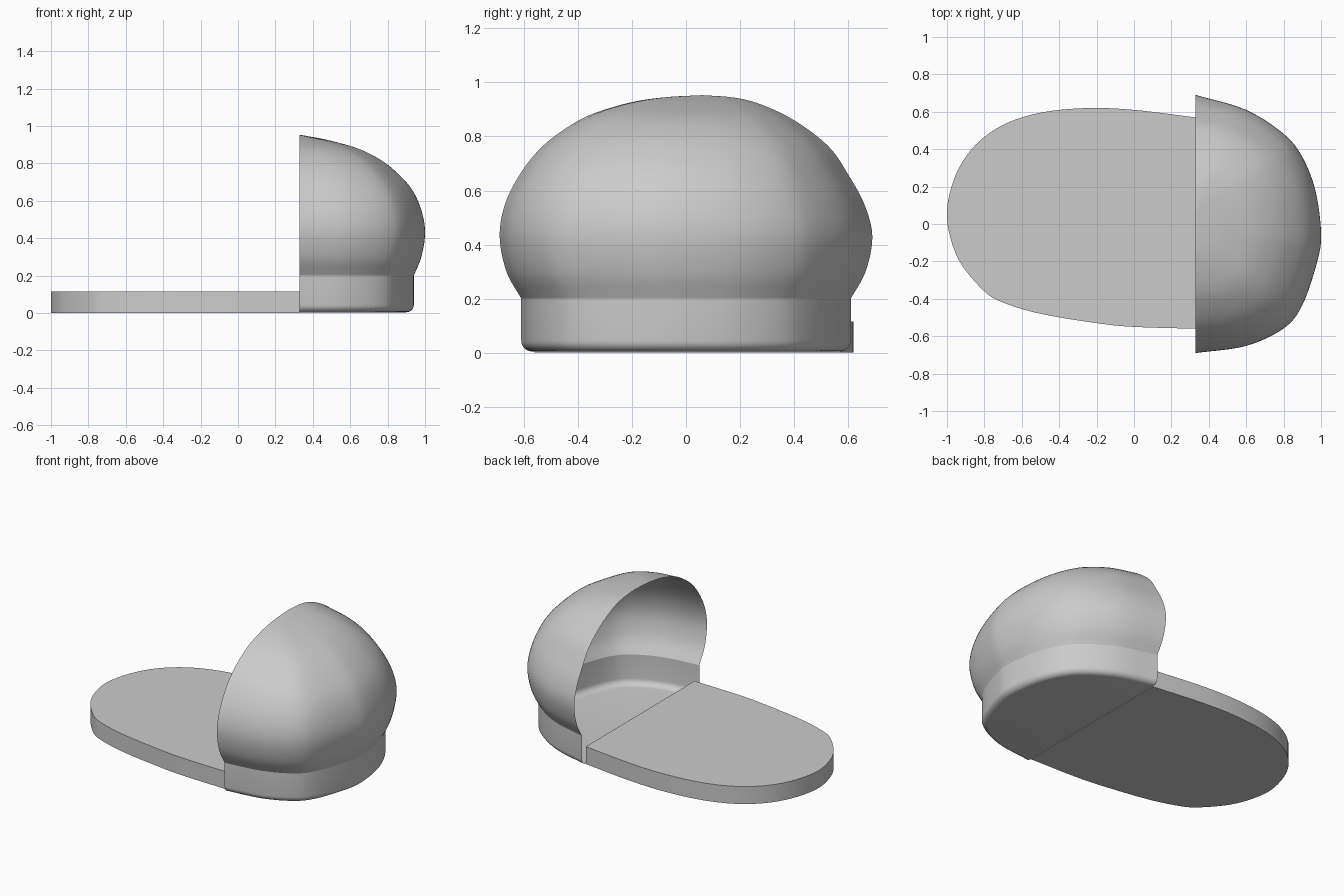
import bpy, bmesh, math
from mathutils import Vector

if "Cube" in bpy.data.objects:
    bpy.data.objects.remove(bpy.data.objects["Cube"], do_unlink=True)

grey = bpy.data.materials.new("plain grey")
grey.use_nodes = True
grey.diffuse_color = (0.6, 0.6, 0.6, 1)
grey.node_tree.nodes["Principled BSDF"].inputs["Base Color"].default_value = (0.6, 0.6, 0.6, 1)

CUT = 0.33  # where the toe cap opens onto the sole


def smooth_path(points, steps):
    """Catmull-Rom curve through the points."""
    p = [Vector(q) for q in points]
    p = [2 * p[0] - p[1]] + p + [2 * p[-1] - p[-2]]
    out = []
    for a, b, c, d in zip(p, p[1:], p[2:], p[3:]):
        for i in range(steps):
            t = i / steps
            out.append(0.5 * (2 * b + (c - a) * t + (2 * a - 5 * b + 4 * c - d) * t * t
                              + (3 * b - a - 3 * c + d) * t ** 3))
    return out + [p[-2]]


def loft(name, rings, closed=False, floor=False, roof=False):
    """Skin a stack of rings, listed from the bottom up."""
    bm = bmesh.new()
    rows = [[bm.verts.new(co) for co in ring] for ring in rings]
    n = len(rows[0])
    for low, high in zip(rows, rows[1:]):
        for i in range(n if closed else n - 1):
            j = (i + 1) % n
            bm.faces.new((low[i], low[j], high[j], high[i]))
    if floor:
        bm.faces.new(rows[0][::-1])
    if roof:
        bm.faces.new(rows[-1])
    bmesh.ops.remove_doubles(bm, verts=bm.verts, dist=0.0002)
    mesh = bpy.data.meshes.new(name)
    bm.to_mesh(mesh)
    bm.free()
    mesh.materials.append(grey)
    obj = bpy.data.objects.new(name, mesh)
    bpy.context.collection.objects.link(obj)
    bpy.ops.object.select_all(action='DESELECT')
    obj.select_set(True)
    bpy.context.view_layer.objects.active = obj
    bpy.ops.object.shade_smooth_by_angle(angle=math.radians(35))
    return obj


# Toe plan: forward reach and sideways position, both as fractions
toe_plan = smooth_path([(0, -1), (.4, -.945), (.7, -.81), (.85, -.63), (.97, -.29), (1, -.07),
                        (.955, .26), (.85, .52), (.7, .7), (.4, .885), (0, 1)], 6)


def toe_ring(z, reach, right, left):
    return [(CUT + (reach - CUT) * p.x, right + (left - right) * (p.y + 1) / 2, z)
            for p in toe_plan]


# Flat sole slab
outline = smooth_path([(CUT, .57), (0, .61), (-.25, .62), (-.5, .595), (-.7, .53), (-.85, .42),
                       (-.95, .27), (-1, .08), (-.98, -.08), (-.92, -.22), (-.8, -.36),
                       (-.7, -.42), (-.5, -.48), (-.2, -.53), (0, -.55), (CUT, -.56)], 5)
loft("sole", [[(p.x, p.y, z) for p in outline] for z in (0, .115)],
     closed=True, floor=True, roof=True)

# Upright band around the toe, with a rounded lower edge and a thin floor
R = 0.04
band = []
for i in range(7):
    a = math.pi / 2 * i / 6
    inset = R * (1 - math.sin(a))
    band.append(toe_ring(.004 + R * (1 - math.cos(a)), .94 - inset, -.61 + inset, .61 - inset))
band.append(toe_ring(.2, .94, -.61, .61))
loft("toe_band", band, floor=True)

# Bulging open shell over the toe: height, reach, right edge, left edge
levels = smooth_path([(.2, .94, -.61, .61), (.3, .98, -.665, .665), (.43, 1, -.69, .69),
                      (.55, .98, -.67, .66), (.66, .93, -.615, .6), (.75, .85, -.545, .54),
                      (.82, .76, -.46, .46), (.88, .64, -.355, .365), (.925, .48, -.21, .26),
                      (.945, .375, -.08, .17), (.953, CUT, .06, .06)], 5)
loft("toe_dome", [toe_ring(*level) for level in levels])
